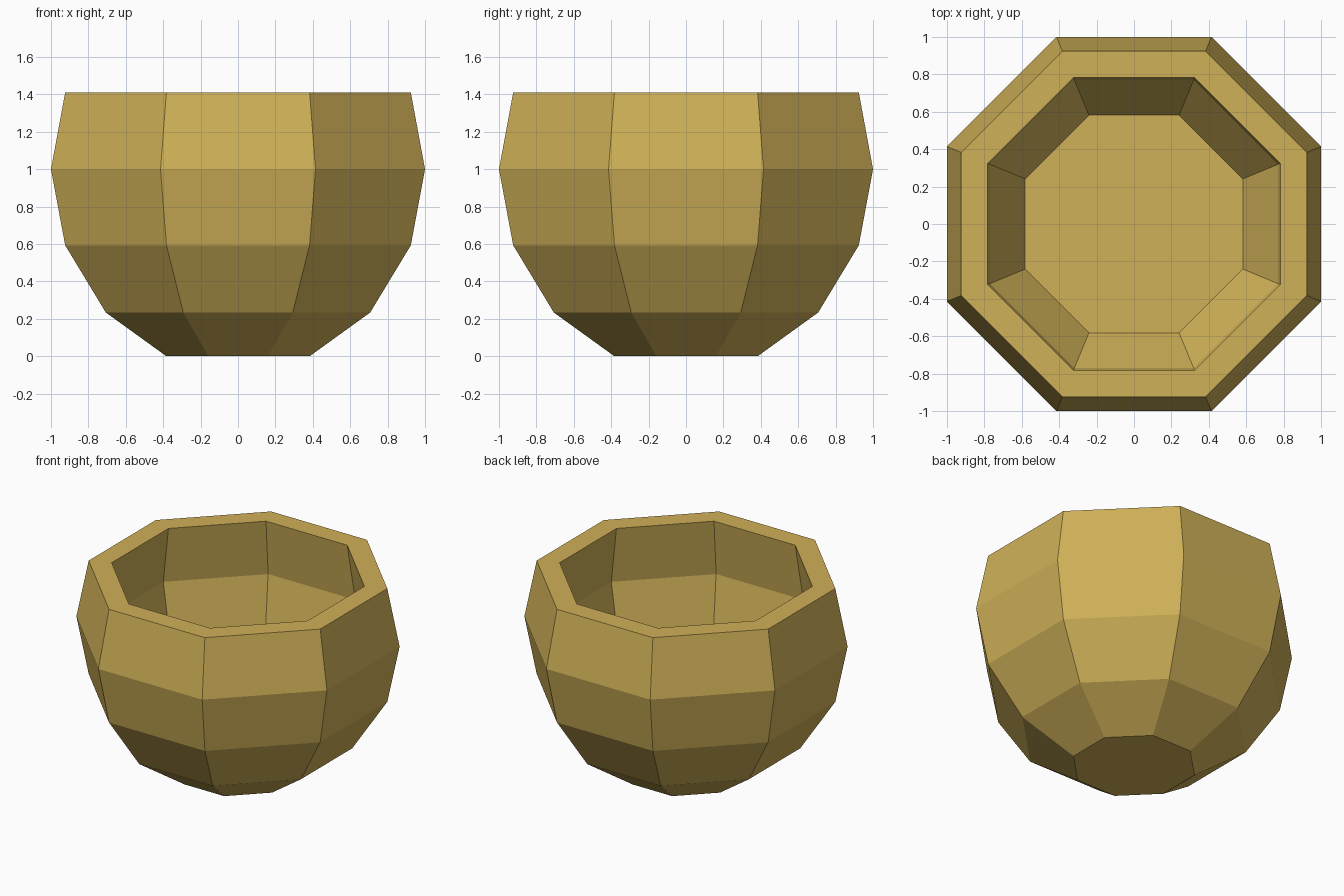
import bpy, bmesh, math

if "Cube" in bpy.data.objects:
    bpy.data.objects.remove(bpy.data.objects["Cube"])

SIDES = 8

# One warm ochre colour
ochre = bpy.data.materials.new("ochre")
ochre.diffuse_color = (0.63, 0.44, 0.098, 1.0)
ochre.use_nodes = True
ochre.node_tree.nodes["Principled BSDF"].inputs["Base Color"].default_value = ochre.diffuse_color

# Bowl profile (flat-to-centre distance, height): outside from base to rim, then inside down to the floor
profile = [(0.383, 0.0), (0.707, 0.234), (0.924, 0.593), (1.0, 1.0), (0.924, 1.41),
           (0.782, 1.41), (0.84, 1.0), (0.77, 0.65), (0.582, 0.34)]

bm = bmesh.new()
rings = []
for apothem, z in profile:
    r = apothem / math.cos(math.pi / SIDES)
    rings.append([bm.verts.new((r * math.cos((k + 0.5) * math.tau / SIDES),
                                r * math.sin((k + 0.5) * math.tau / SIDES), z))
                  for k in range(SIDES)])

# Walls and rim
for a, b in zip(rings, rings[1:]):
    for k in range(SIDES):
        n = (k + 1) % SIDES
        bm.faces.new((a[k], a[n], b[n], b[k]))

# Underside and inner floor
bm.faces.new(list(reversed(rings[0])))
bm.faces.new(rings[-1])
bmesh.ops.recalc_face_normals(bm, faces=bm.faces[:])

mesh = bpy.data.meshes.new("bowl")
bm.to_mesh(mesh)
bm.free()
mesh.materials.append(ochre)
bowl = bpy.data.objects.new("bowl", mesh)
bpy.context.collection.objects.link(bowl)
